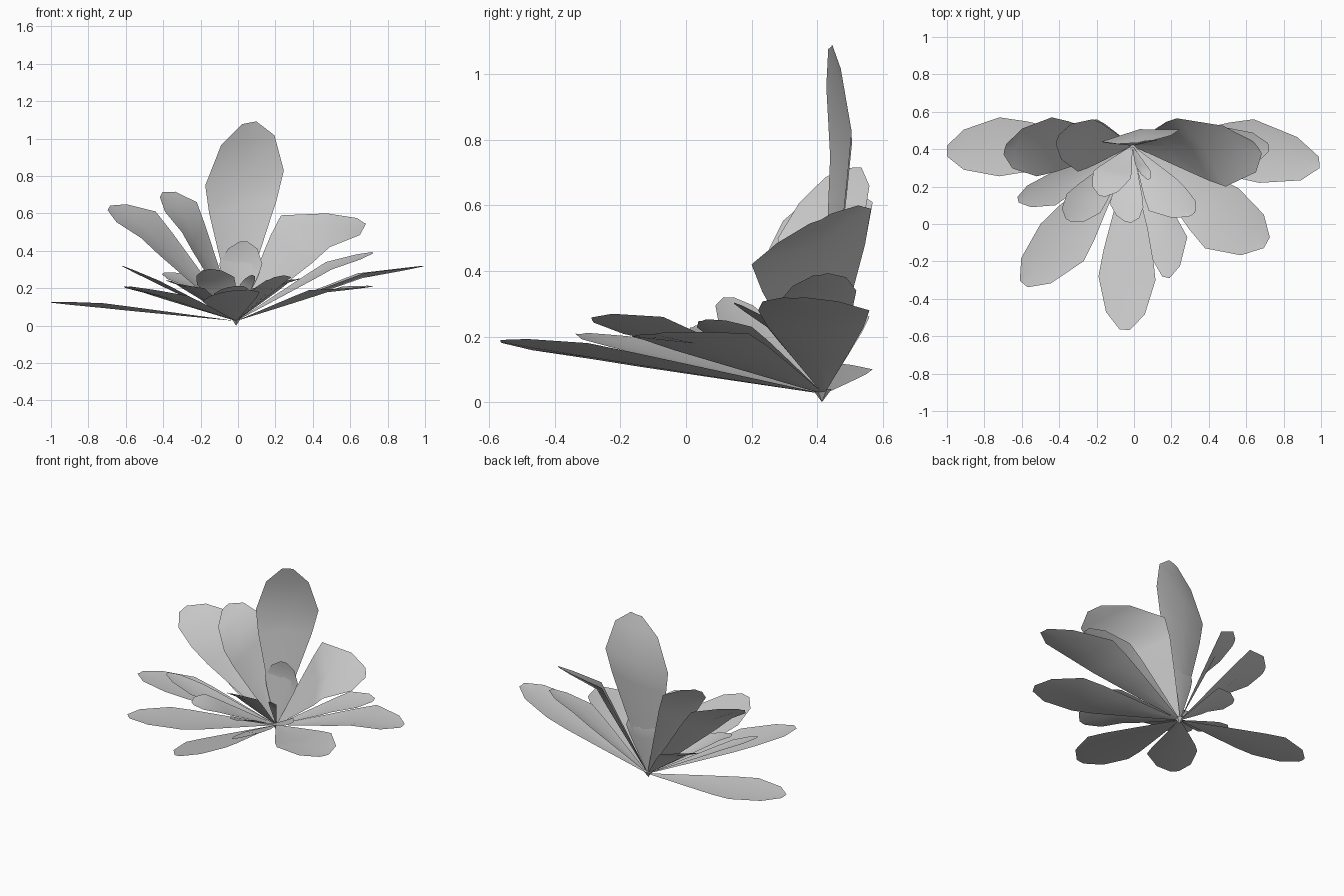
import bpy, bmesh
from mathutils import Vector as V

if "Cube" in bpy.data.objects:
    bpy.data.objects.remove(bpy.data.objects["Cube"])

BASE = V((-0.01, 0.42, 0.025))


def leaf(name, left, right, tip, cup=0.08):
    """Blade from BASE through its two widest points to the tip, creased along the midrib."""
    L, R, T = V(left), V(right), V(tip)
    mid = (L + R) / 2
    half = (R - L) / 2
    down = (T - BASE).cross(half).normalized()
    sink = down * half.length * 2 * cup
    rows = []
    # lower blade: edges run straight out from the base
    for t, w in ((0.06, 0.08), (0.5, 0.55), (0.8, 0.86), (1.0, 1.0)):
        c = BASE.lerp(mid, t)
        rows.append((c - half * w, c + sink * w, c + half * w))
    # upper blade: shoulders closing to a blunt tip
    for t, w in ((0.68, 0.68), (1.0, 0.18)):
        c = mid.lerp(T, t)
        rows.append((c - half * w, c + sink * w * 0.7, c + half * w))
    bm = bmesh.new()
    root = bm.verts.new(BASE)
    grid = [[bm.verts.new(p) for p in row] for row in rows]
    for i in range(2):
        bm.faces.new((root, grid[0][i], grid[0][i + 1]))
        for a, b in zip(grid, grid[1:]):
            bm.faces.new((a[i], b[i], b[i + 1], a[i + 1]))
    for f in bm.faces:
        f.smooth = True
    me = bpy.data.meshes.new(name)
    bm.to_mesh(me)
    bm.free()
    ob = bpy.data.objects.new(name, me)
    bpy.context.collection.objects.link(ob)


# upright back leaves
leaf("tall_leaf", (-.175, .44, .75), (.245, .505, .83), (.06, .44, 1.085))
leaf("centre_leaf", (-.10, .43, .33), (.13, .45, .33), (.03, .44, .45))
leaf("raised_leaf_right", (.23, .565, .59), (.49, .20, .42), (.66, .41, .56))
leaf("raised_leaf_left", (-.52, .255, .47), (-.44, .57, .61), (-.69, .40, .63))
leaf("raised_leaf_left_inner", (-.30, .28, .50), (-.22, .56, .66), (-.41, .45, .70))

# spreading side leaves
leaf("side_leaf_left", (-.72, .255, .12), (-.72, .57, .10), (-1.0, .39, .125), 0.05)
leaf("side_leaf_right", (.64, .56, .28), (.67, .22, .28), (.99, .33, .32))
leaf("side_leaf_right_upper", (.47, .52, .34), (.50, .28, .30), (.72, .41, .39))
leaf("side_leaf_left_front", (-.42, .10, .24), (-.45, .27, .24), (-.62, .13, .32))
leaf("side_leaf_left_short", (-.28, .36, .21), (-.20, .56, .26), (-.40, .46, .28))

# low front leaves
leaf("front_leaf", (.115, -.30, .18), (-.19, -.28, .13), (-.05, -.565, .185), 0.06)
leaf("front_leaf_right", (.56, .19, .21), (.38, -.13, .19), (.71, -.10, .21), 0.06)
leaf("front_leaf_left", (-.27, -.20, .16), (-.50, 0, .175), (-.59, -.32, .21), 0.06)
leaf("front_leaf_narrow", (.285, -.07, .26), (.07, -.02, .17), (.17, -.285, .25))

# short inner leaves
leaf("inner_leaf_right", (.27, .20, .23), (.08, .07, .20), (.31, .05, .25))
leaf("inner_leaf_left", (-.18, .06, .20), (-.36, .16, .24), (-.35, .02, .23))
leaf("inner_leaf_front", (.05, .09, .20), (-.13, .11, .17), (-.03, .01, .21))
leaf("heart_leaf_left", (-.02, .24, .26), (-.22, .28, .22), (-.17, .15, .30))
leaf("heart_leaf_right", (.09, .28, .24), (.01, .31, .22), (.07, .24, .27))

# small pointed root
bpy.ops.mesh.primitive_cone_add(vertices=6, radius1=0.0, radius2=0.03, depth=0.04,
                                location=(-0.01, 0.415, 0.02))
bpy.context.object.name = "root"
